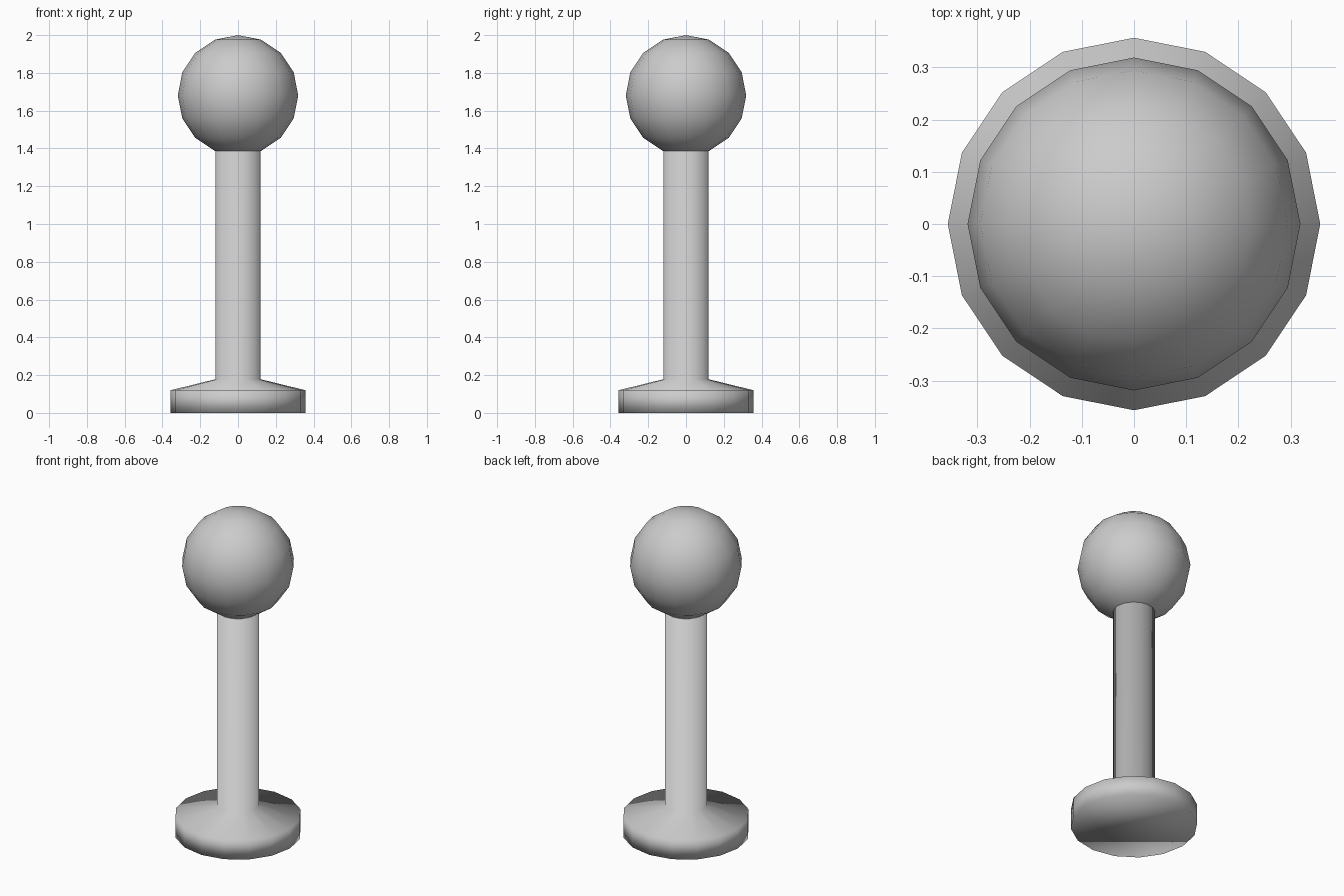
import bpy, bmesh, math

old = bpy.data.objects.get("Cube")
if old:
    bpy.data.objects.remove(old, do_unlink=True)

SIDES = 16

grey = bpy.data.materials.new("plain_grey")
grey.use_nodes = True
colour = (0.6, 0.6, 0.6, 1)
grey.diffuse_color = colour
grey.node_tree.nodes["Principled BSDF"].inputs["Base Color"].default_value = colour


def add_object(name, bm):
    """Turn a bmesh into a fully smooth-shaded grey object."""
    bmesh.ops.recalc_face_normals(bm, faces=bm.faces)
    for face in bm.faces:
        face.smooth = True
    mesh = bpy.data.meshes.new(name)
    bm.to_mesh(mesh)
    bm.free()
    mesh.materials.append(grey)
    obj = bpy.data.objects.new(name, mesh)
    bpy.context.collection.objects.link(obj)
    return obj


def lathe(name, profile):
    """Stack rings of (radius, height), bridge them and cap both ends."""
    bm = bmesh.new()
    rings = []
    for radius, z in profile:
        angles = [math.tau * i / SIDES for i in range(SIDES)]
        rings.append([bm.verts.new((radius * math.cos(a), radius * math.sin(a), z))
                      for a in angles])
    for low, high in zip(rings, rings[1:]):
        for i in range(SIDES):
            j = (i + 1) % SIDES
            bm.faces.new((low[i], low[j], high[j], high[i]))
    bm.faces.new(rings[0][::-1])
    bm.faces.new(rings[-1])
    return add_object(name, bm)


# Foot disc with a sloping top that runs into the shaft
lathe("base_and_shaft", [(0.357, 0), (0.357, 0.12), (0.12, 0.178), (0.12, 1.386)])

# Ball on top of the shaft
ball = bmesh.new()
bmesh.ops.create_uvsphere(ball, u_segments=SIDES, v_segments=SIDES // 2, radius=0.319)
bmesh.ops.translate(ball, verts=ball.verts, vec=(0, 0, 1.681))
add_object("ball", ball)
